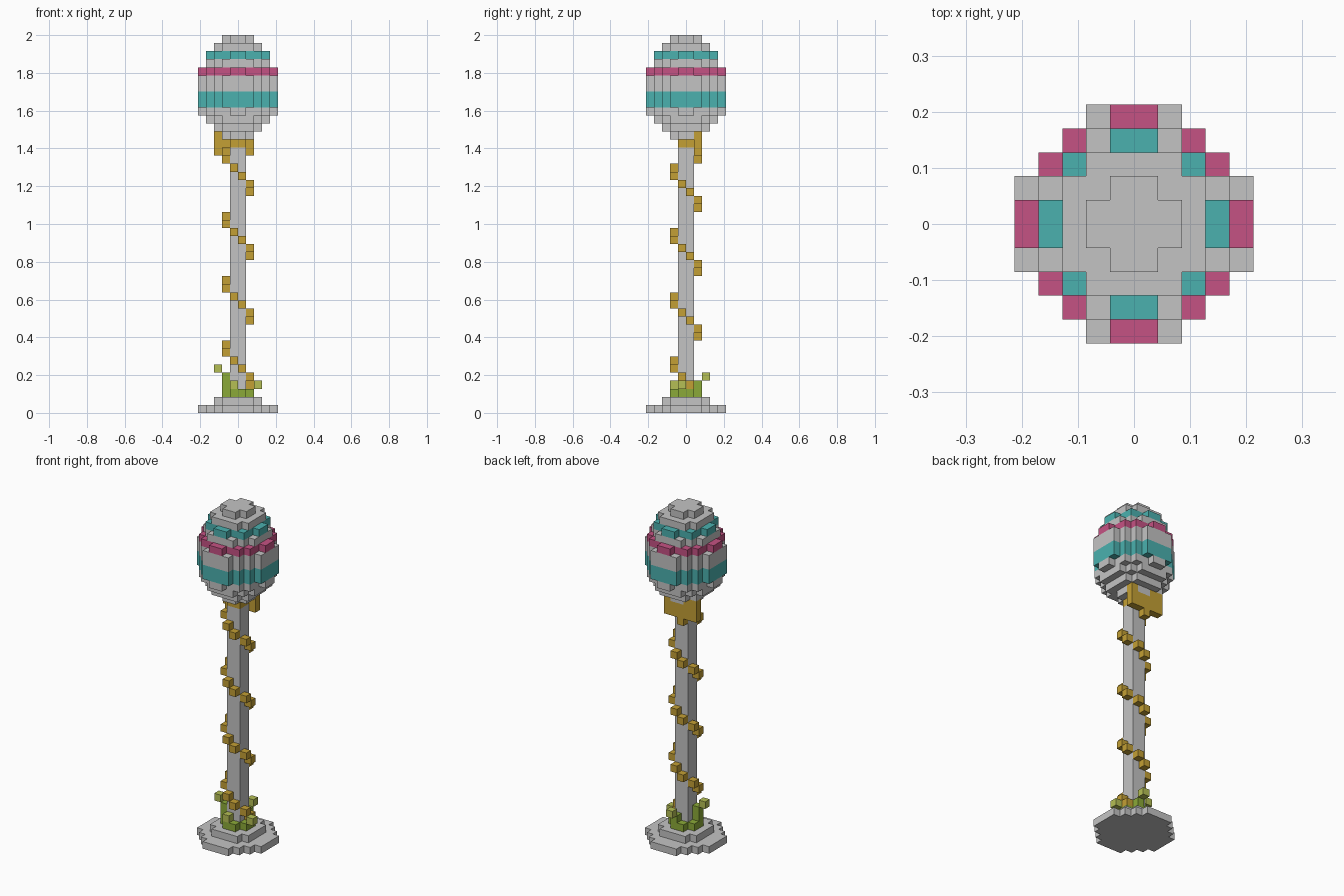
import bpy, bmesh
from mathutils import Vector

if "Cube" in bpy.data.objects:
    bpy.data.objects.remove(bpy.data.objects["Cube"])

V = 2 / 47  # edge of one cube; the model is 47 cubes tall


def material(name, rgb):
    m = bpy.data.materials.new(name)
    m.diffuse_color = (*rgb, 1)
    m.use_nodes = True
    m.node_tree.nodes["Principled BSDF"].inputs["Base Color"].default_value = m.diffuse_color
    return m


GREY = material("stone_grey", (0.55, 0.55, 0.55))
TEAL = material("teal", (0.07, 0.44, 0.43))
PINK = material("pink", (0.56, 0.085, 0.23))
GOLD = material("gold", (0.55, 0.35, 0.035))
LEAF = material("leaf_green", (0.26, 0.40, 0.04))
BUD = material("light_green", (0.46, 0.52, 0.09))

cells = {}  # (x, y, layer) -> (part, material); later parts replace earlier ones


def put(part, mat, x, y, z):
    cells[(x, y, z)] = (part, mat)


def disc(part, mat, layer, limit):
    """Round slice of cubes whose centres lie within a squared radius."""
    for x in range(-5, 5):
        for y in range(-5, 5):
            if (x + .5) ** 2 + (y + .5) ** 2 <= limit + .1:
                put(part, mat, x, y, layer)


# Stepped round base
disc("base", GREY, 0, 22.5)
disc("base", GREY, 1, 8.5)

# Square pole with a gold top
for z in range(2, 34):
    disc("pole" if z < 33 else "pole_collar", GREY if z < 33 else GOLD, z, 0.5)

# Egg-shaped head with painted bands
egg = [2.5, 8.5, 14.5, 20.5, 22.5, 22.5, 22.5, 22.5, 20.5, 14.5, 12.5, 8.5, 2.5]
bands = {38: TEAL, 39: TEAL, 42: PINK, 44: TEAL}
for z, limit in enumerate(egg, 34):
    disc("egg", bands.get(z, GREY), z, limit)

# Ribbon winding round the pole, one cube per layer
ring = [(0, 1), (1, 0), (1, -1), (0, -2), (-1, -2), (-2, -1), (-2, 0), (-1, 1)]
for z in range(3, 33):
    x, y = ring[(z - 2) % 8]
    put("ribbon", GOLD, x, y, z)

# Bow plate behind the top of the pole
for x in range(-3, 2):
    for z in (32, 33, 34):
        if (x, 1, z) not in cells:
            put("bow", GOLD, x, 1, z)
put("bow", GOLD, -1, 1, 31)

# Grass ring with taller stems and light buds
for x, y in ring:
    put("grass", LEAF, x, y, 2)
for c in [(-2, -1, 3), (-2, -1, 4), (0, 1, 3)]:
    put("grass", LEAF, *c)
for c in [(-3, -1, 5), (0, 2, 4), (-1, -2, 3), (2, -1, 3)]:
    put("buds", BUD, *c)


def face_corners(cell, axis, sign):
    """Four corners of one cube side, wound to face outwards."""
    u, w = (axis + 1) % 3, (axis + 2) % 3
    steps = [(0, 0), (1, 0), (1, 1), (0, 1)]
    for a, b in steps if sign > 0 else reversed(steps):
        p = Vector(cell)
        p[axis] += sign > 0
        p[u] += a
        p[w] += b
        yield p * V


# Build every part from its exposed cube sides
for part in dict.fromkeys(p for p, _ in cells.values()):
    bm = bmesh.new()
    mats = []
    for cell, (owner, mat) in cells.items():
        if owner != part:
            continue
        if mat not in mats:
            mats.append(mat)
        for axis in range(3):
            for sign in (-1, 1):
                other = list(cell)
                other[axis] += sign
                if tuple(other) in cells:
                    continue
                f = bm.faces.new([bm.verts.new(p) for p in face_corners(cell, axis, sign)])
                f.material_index = mats.index(mat)
    bmesh.ops.remove_doubles(bm, verts=bm.verts, dist=V * 0.01)
    me = bpy.data.meshes.new(part)
    bm.to_mesh(me)
    bm.free()
    for m in mats:
        me.materials.append(m)
    bpy.context.collection.objects.link(bpy.data.objects.new(part, me))
